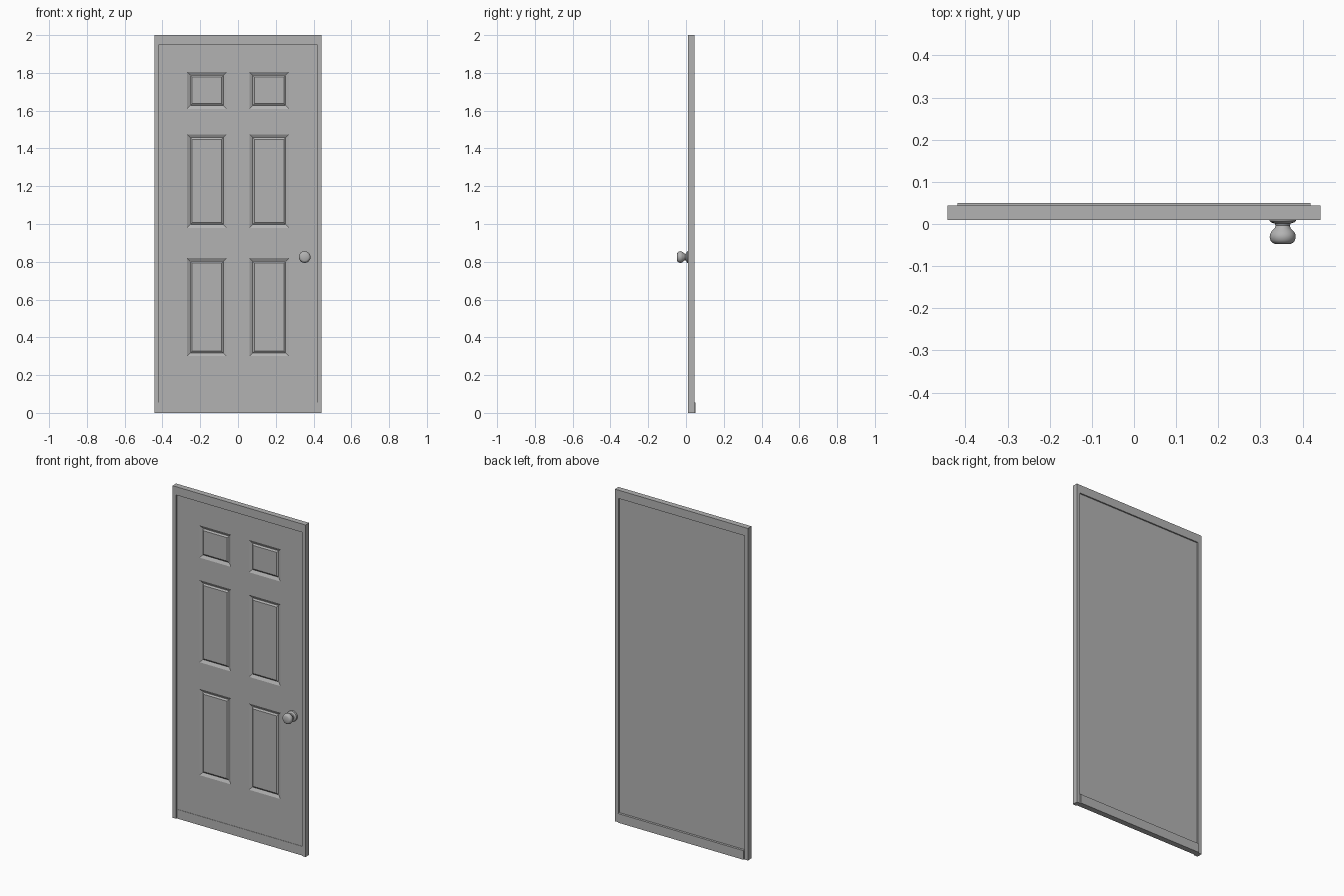
import bpy, bmesh, math
from mathutils import Matrix, Vector

cube = bpy.data.objects.get("Cube")
if cube:
    bpy.data.objects.remove(cube, do_unlink=True)

grey = bpy.data.materials.new("plain grey")
grey.use_nodes = True
grey.diffuse_color = (0.45, 0.45, 0.45, 1)
grey.node_tree.nodes["Principled BSDF"].inputs["Base Color"].default_value = grey.diffuse_color


def finish(bm, name):
    mesh = bpy.data.meshes.new(name)
    bm.to_mesh(mesh)
    bm.free()
    mesh.materials.append(grey)
    obj = bpy.data.objects.new(name, mesh)
    bpy.context.collection.objects.link(obj)
    return obj


def box_mesh(x, y, z):
    """Box spanning the given (low, high) pairs."""
    bm = bmesh.new()
    spans = (x, y, z)
    size = [hi - lo for lo, hi in spans]
    mid = Vector([(hi + lo) / 2 for lo, hi in spans])
    bmesh.ops.create_cube(bm, size=1, matrix=Matrix.Translation(mid) @ Matrix.Diagonal((*size, 1)))
    return bm


HALF, INNER, HEAD = 0.443, 0.419, 1.95
FRAME_Y = (0.01, 0.044)

# Frame: two jambs, a head and the threshold between the jambs
finish(box_mesh((-HALF, -INNER), FRAME_Y, (0, 2)), "right_jamb")
finish(box_mesh((INNER, HALF), FRAME_Y, (0, 2)), "left_jamb")
finish(box_mesh((-INNER, INNER), FRAME_Y, (HEAD, 2)), "head_jamb")
finish(box_mesh((-INNER, INNER), (0.016, 0.05), (0, 0.055)), "threshold")

# Door slab, cut into a grid so that six cells become moulded panels
columns = [(-0.27, -0.06), (0.06, 0.27)]
rows = [(0.3, 0.82), (0.98, 1.475), (1.61, 1.805)]
bm = box_mesh((-INNER, INNER), (0.018, 0.036), (0.055, HEAD))
for axis, spans in (((1, 0, 0), columns), ((0, 0, 1), rows)):
    for span in spans:
        for cut in span:
            bmesh.ops.bisect_plane(bm, geom=bm.verts[:] + bm.edges[:] + bm.faces[:],
                                   plane_co=Vector(axis) * cut, plane_no=axis)


def in_panel(face):
    c = face.calc_center_median()
    return (face.normal.y < -0.9 and any(a < c.x < b for a, b in columns)
            and any(a < c.z < b for a, b in rows))


bm.normal_update()
panels = [f for f in bm.faces if in_panel(f)]
# Slope into the recess, narrow groove, then the raised field
for thickness, depth in ((0.016, -0.009), (0.002, 0), (0.009, 0.007)):
    bmesh.ops.inset_individual(bm, faces=panels, thickness=thickness, depth=depth,
                               use_even_offset=True)
finish(bm, "door_slab")

# Door knob: lathed rosette, neck and rounded grip
profile = [(0, 0.019), (0.031, 0.019), (0.031, 0.007), (0.028, 0.004), (0.019, 0.001),
           (0.017, -0.004), (0.019, -0.01), (0.026, -0.017), (0.030, -0.024),
           (0.031, -0.031), (0.029, -0.039), (0.025, -0.044), (0.019, -0.047), (0, -0.047)]
bm = bmesh.new()
verts = [bm.verts.new((r, y, 0)) for r, y in profile]
edges = [bm.edges.new(pair) for pair in zip(verts, verts[1:])]
bmesh.ops.spin(bm, geom=verts + edges, cent=(0, 0, 0), axis=(0, 1, 0),
               angle=math.tau, steps=32)
bmesh.ops.remove_doubles(bm, verts=bm.verts, dist=0.0001)
bmesh.ops.recalc_face_normals(bm, faces=bm.faces)
bmesh.ops.translate(bm, verts=bm.verts, vec=(0.353, 0, 0.825))
knob = finish(bm, "door_knob")
bpy.ops.object.select_all(action="DESELECT")
knob.select_set(True)
bpy.context.view_layer.objects.active = knob
bpy.ops.object.shade_smooth_by_angle(angle=math.radians(40))
